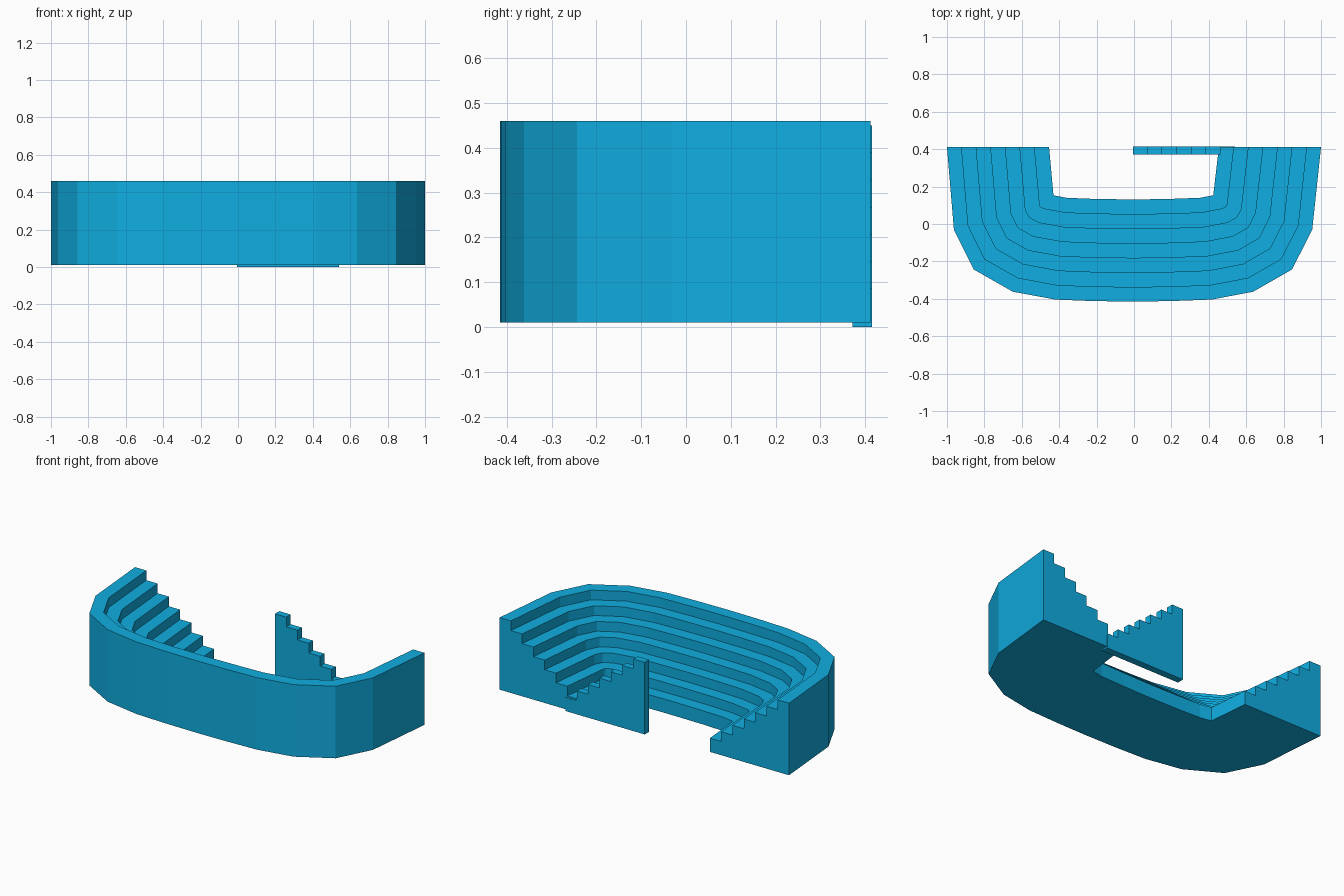
import bpy, bmesh
from mathutils import Vector

if "Cube" in bpy.data.objects:
    bpy.data.objects.remove(bpy.data.objects["Cube"])

STEPS, TREAD, RISE, HEIGHT = 7, 0.078, 0.0607, 0.45


def stair_profile():
    # closed stair section: (distance in from the tall side, height)
    pts = [(0, 0)]
    for i in range(STEPS):
        z = HEIGHT - i * RISE
        pts += [(i * TREAD, z), ((i + 1) * TREAD, z)]
    return pts + [(STEPS * TREAD, 0)]


def sweep(name, rings):
    # join matching closed sections and cap both ends
    bm = bmesh.new()
    vs = [[bm.verts.new(p) for p in r] for r in rings]
    n = len(vs[0])
    for a, b in zip(vs, vs[1:]):
        for i in range(n):
            j = (i + 1) % n
            bm.faces.new((a[i], a[j], b[j], b[i]))
    bm.faces.new(vs[0][::-1])
    bm.faces.new(vs[-1])
    bmesh.ops.recalc_face_normals(bm, faces=bm.faces)
    mesh = bpy.data.meshes.new(name)
    bm.to_mesh(mesh)
    bm.free()
    ob = bpy.data.objects.new(name, mesh)
    bpy.context.collection.objects.link(ob)
    mat = bpy.data.materials.get("blue") or bpy.data.materials.new("blue")
    mat.diffuse_color = (0.005, 0.42, 0.75, 1)
    mat.use_nodes = True
    mat.node_tree.nodes["Principled BSDF"].inputs["Base Color"].default_value = mat.diffuse_color
    mesh.materials.append(mat)
    return ob


# outer outline of the stand, from left end round the front to right end
path = [Vector(p) for p in (
    (-1, 0.412), (-0.963, -0.03), (-0.857, -0.243), (-0.648, -0.362),
    (-0.42, -0.404), (-0.22, -0.412), (0, -0.415), (0.2, -0.412),
    (0.415, -0.404), (0.637, -0.362), (0.845, -0.243), (0.953, -0.03),
    (1, 0.412))]


def normal(a, b):
    d = (b - a).normalized()
    return Vector((-d.y, d.x))


# inward mitre direction at each corner; the ends stay flat on the back plane
mitres = [Vector((1, 0))]
for a, b, c in zip(path, path[1:], path[2:]):
    n1, n2 = normal(a, b), normal(b, c)
    mitres.append((n1 + n2) / (1 + n1.dot(n2)))
mitres.append(Vector((-1, 0)))

# stepped seating
sweep("stepped_seating", [
    [(p.x + m.x * d, p.y + m.y * d, z + 0.01) for d, z in stair_profile()]
    for p, m in zip(path, mitres)])

# thin stair-shaped panel at the back
sweep("stair_panel", [
    [(d - 0.005, y, z) for d, z in stair_profile()] for y in (0.372, 0.415)])
